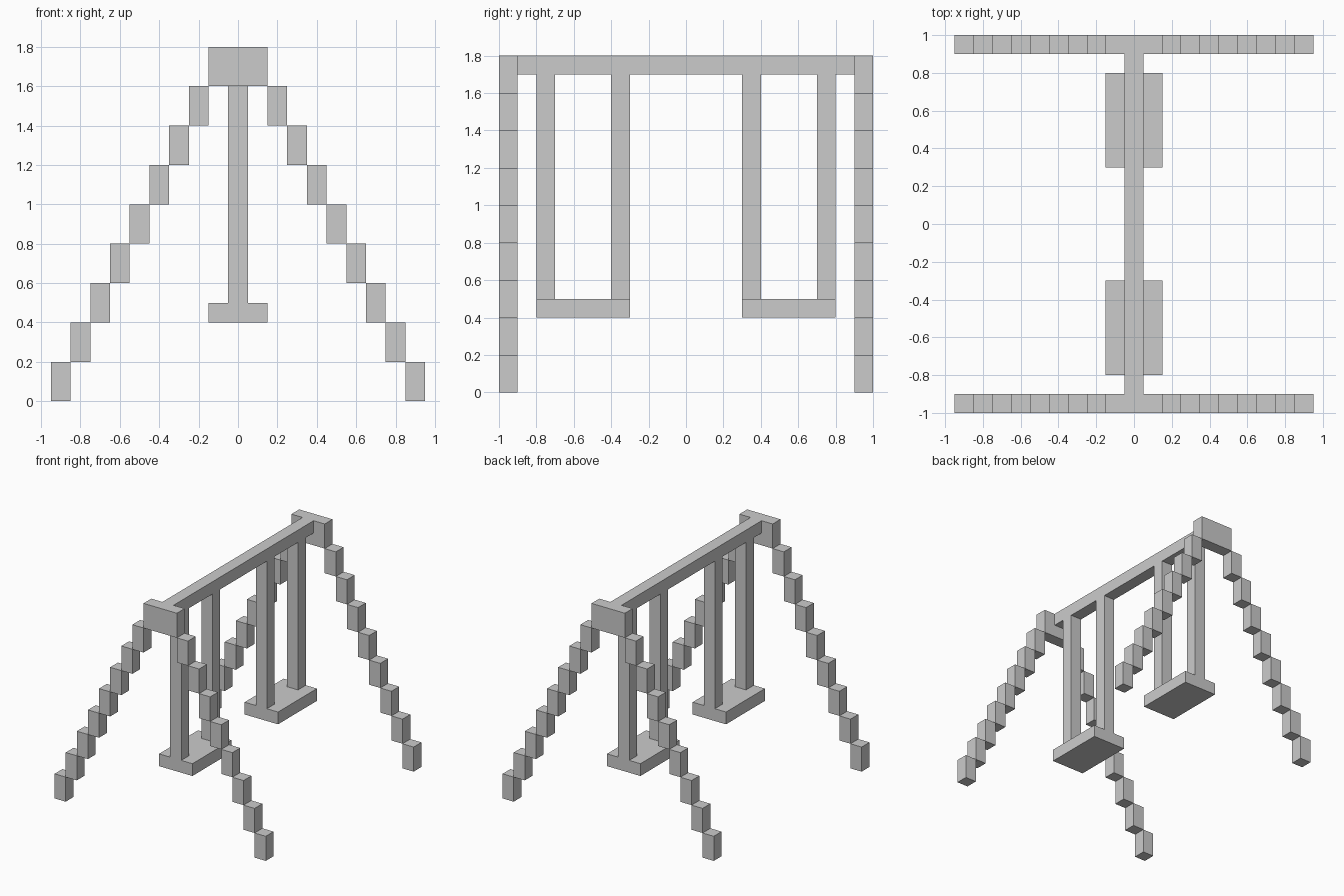
import bpy
import bmesh
from mathutils import Matrix, Vector

if "Cube" in bpy.data.objects:
    bpy.data.objects.remove(bpy.data.objects["Cube"])


def boxes(name, bounds):
    """One object made of axis-aligned boxes given as (min corner, max corner)."""
    bm = bmesh.new()
    for lo, hi in bounds:
        lo, hi = Vector(lo), Vector(hi)
        m = Matrix.Translation((lo + hi) / 2) @ Matrix.Diagonal((*(hi - lo), 1))
        bmesh.ops.create_cube(bm, size=1, matrix=m)
    mesh = bpy.data.meshes.new(name)
    bm.to_mesh(mesh)
    bm.free()
    obj = bpy.data.objects.new(name, mesh)
    bpy.context.collection.objects.link(obj)
    return obj


T = 0.1      # bar thickness
H = T / 2
STEP = 0.2   # height of one leg block

for end, s in (("front", -1), ("back", 1)):
    y0, y1 = sorted((s * 0.9, s * 1.0))

    # Stepped legs, leaning in towards the top
    for side, d in (("left", -1), ("right", 1)):
        steps = []
        for i in range(8):
            x, z = d * (0.9 - i * T), i * STEP
            steps.append(((x - H, y0, z), (x + H, y1, z + STEP)))
        boxes(f"{end}_{side}_leg", steps)

    # Block joining each pair of legs
    boxes(f"{end}_leg_cap", [((-0.15, y0, 1.6), (0.15, y1, 1.8))])

    # Swing: two hangers and a seat
    a, b = sorted((s * 0.3, s * 0.8))
    boxes(f"{end}_swing_hangers", [((-H, y, 0.5), (H, y + T, 1.7)) for y in (a, b - T)])
    boxes(f"{end}_swing_seat", [((-0.15, a, 0.4), (0.15, b, 0.5))])

# Top beam between the caps
boxes("top_beam", [((-H, -0.9, 1.7), (H, 0.9, 1.8))])
